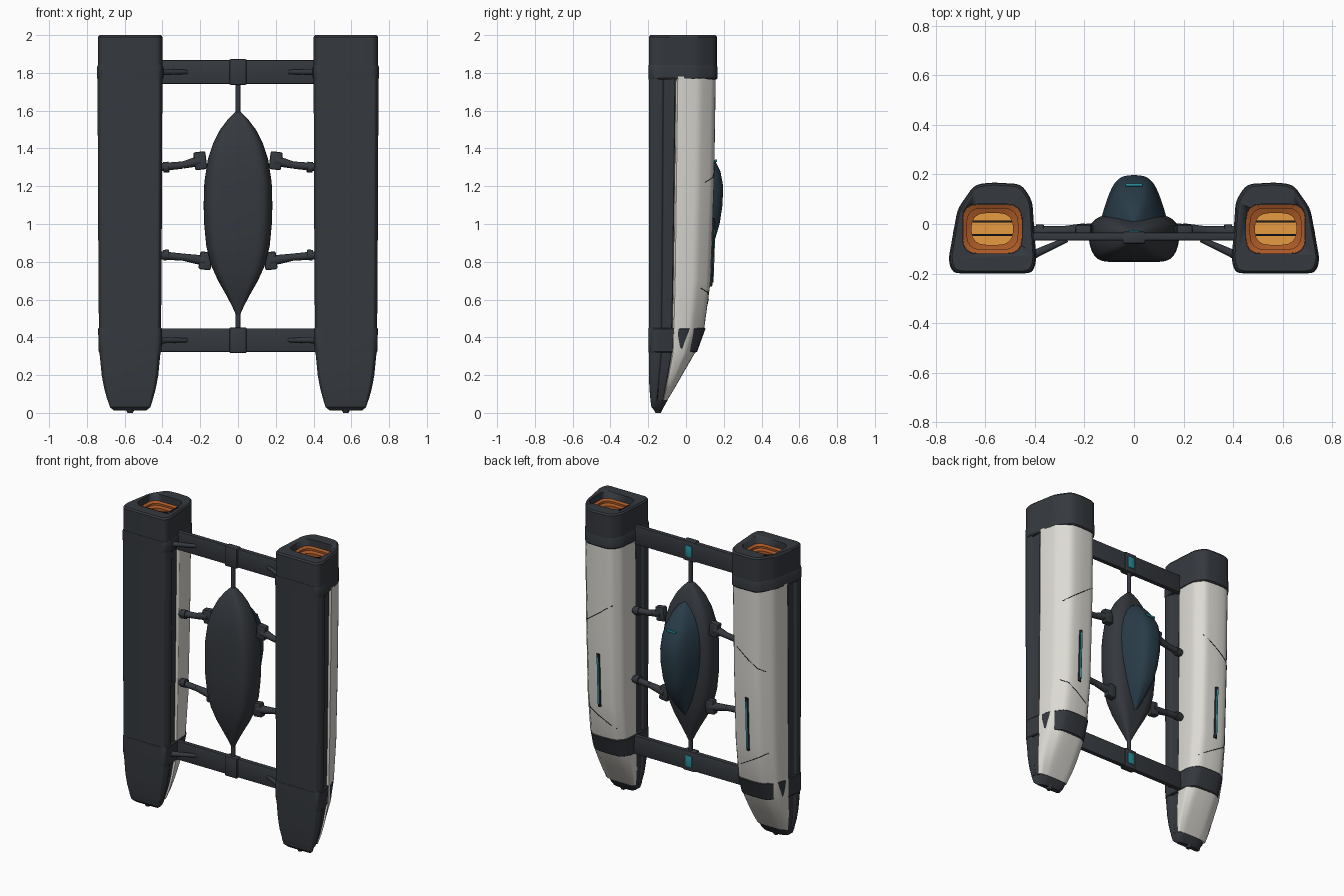
import bpy, bmesh, math
from mathutils import Vector, Matrix

if "Cube" in bpy.data.objects:
    bpy.data.objects.remove(bpy.data.objects["Cube"])


def material(name, rgb):
    m = bpy.data.materials.new(name)
    m.diffuse_color = (*rgb, 1)
    m.use_nodes = True
    m.node_tree.nodes["Principled BSDF"].inputs["Base Color"].default_value = m.diffuse_color
    return m


DARK = material("dark_composite", (0.035, 0.040, 0.048))
BLACK = material("black_trim", (0.012, 0.014, 0.017))
LIGHT = material("pale_shell", (0.72, 0.70, 0.65))
GLASS = material("canopy_glass", (0.022, 0.045, 0.065))
TEAL = material("teal_light", (0.02, 0.28, 0.34))
ORANGE = material("burnt_orange", (0.40, 0.10, 0.02))
AMBER = material("amber_glow", (0.80, 0.32, 0.05))


def finish(bm, name, mat, angle=32):
    bmesh.ops.recalc_face_normals(bm, faces=bm.faces)
    me = bpy.data.meshes.new(name)
    bm.to_mesh(me)
    bm.free()
    me.materials.append(mat)
    me.shade_smooth()
    me.set_sharp_from_angle(angle=math.radians(angle))
    ob = bpy.data.objects.new(name, me)
    bpy.context.collection.objects.link(ob)
    return ob


def rounded(pts, r, n=4):
    """Round every corner of a closed 2D polygon."""
    out = []
    for i, p in enumerate(pts):
        p, a, b = Vector(p), Vector(pts[i - 1]), Vector(pts[(i + 1) % len(pts)])
        a = p + (a - p).normalized() * min(r, (a - p).length * 0.45)
        b = p + (b - p).normalized() * min(r, (b - p).length * 0.45)
        for k in range(n + 1):
            t = k / n
            out.append(a * (1 - t) ** 2 + p * 2 * t * (1 - t) + b * t * t)
    return out


def loft(name, rings, mat, closed=False, angle=32):
    """Skin a row of equal point rings; closed joins last to first."""
    bm = bmesh.new()
    vs = [[bm.verts.new(p) for p in ring] for ring in rings]
    n = len(vs[0])
    for k in range(len(vs) if closed else len(vs) - 1):
        a, b = vs[k], vs[(k + 1) % len(vs)]
        for i in range(n):
            j = (i + 1) % n
            bm.faces.new((a[i], a[j], b[j], b[i]))
    if not closed:
        bm.faces.new(vs[0])
        bm.faces.new(vs[-1])
    return finish(bm, name, mat, angle)


def box(name, c, size, mat, bevel=0.006, rot=0):
    bm = bmesh.new()
    m = Matrix.Translation(c) @ Matrix.Rotation(rot, 4, 'Y') @ Matrix.Diagonal((*size, 1))
    bmesh.ops.create_cube(bm, size=1, matrix=m)
    if bevel:
        bmesh.ops.bevel(bm, geom=bm.edges[:], offset=bevel, segments=2, profile=0.5, affect='EDGES')
    return finish(bm, name, mat)


def rod(name, p, q, r1, r2, mat):
    p, q = Vector(p), Vector(q)
    d = q - p
    m = Matrix.Translation((p + q) / 2) @ d.to_track_quat('Z', 'Y').to_matrix().to_4x4()
    bm = bmesh.new()
    bmesh.ops.create_cone(bm, cap_ends=True, segments=16, radius1=r1, radius2=r2, depth=d.length, matrix=m)
    return finish(bm, name, mat)


def line(name, pts, r, mat):
    cu = bpy.data.curves.new(name, 'CURVE')
    cu.dimensions = '3D'
    cu.bevel_depth, cu.bevel_resolution, cu.use_fill_caps = r, 1, True
    sp = cu.splines.new('POLY')
    sp.points.add(len(pts) - 1)
    for s, p in zip(sp.points, pts):
        s.co = (*p, 1)
    cu.materials.append(mat)
    ob = bpy.data.objects.new(name, cu)
    bpy.context.collection.objects.link(ob)


def lerp(t, rows):
    """Interpolate the value columns of rows at key t."""
    for a, b in zip(rows, rows[1:]):
        if t <= b[0]:
            f = max(0, (t - a[0]) / (b[0] - a[0]))
            return [u + (v - u) * f for u, v in zip(a[1:], b[1:])]
    return list(rows[-1][1:])


# hull stations: z, half width, front y, shell seam y, back y
HULL = [(0.012, .085, -.165, -.15, -.135), (0.03, .108, -.183, -.13, -.12), (0.065, .12, -.188, -.122, -.10),
        (0.13, .138, -.194, -.108, -.06), (0.2, .151, -.196, -.095, -.02), (0.32, .163, -.197, -.075, .05),
        (0.45, .166, -.197, -.073, .098), (0.7, .168, -.197, -.068, .132), (1.2, .171, -.197, -.062, .150),
        (1.78, .173, -.197, -.055, .159)]
W = 0.184
CX = 0.571
# cross-sections: inner to outer x, fraction of depth
FULL = [(-.165, 0), (-.182, .13), (-.165, .80), (-.12, .98), (0, 1), (.075, .975), (.145, .71), (.184, .14), (.165, 0)]
SHELL = [(-.177, 0), (-.167, .68), (-.118, .965), (0, 1), (.072, .965), (.143, .60), (.175, 0)]
BASE = [(-.165, 0), (-.182, .25), (-.178, .52), (-.164, .56), (-.164, 1), (.162, 1), (.164, .56), (.181, .52),
        (.184, .25), (.165, 0)]


def section(shape, r, s, z, hw, y0, y1):
    pts = rounded([(x, t * .36) for x, t in shape], r)
    return [Vector((s * (CX + p.x * hw / W), y0 + p.y / .36 * (y1 - y0), z)) for p in pts]


def shell_point(s, u, z, lift=0.0):
    hw, _, ys, yb = lerp(z, HULL)
    t = lerp(u, [(x * hw / W, f) for x, f in SHELL])[0]
    return (s * (CX + u), ys + t * (yb - ys) + lift, z)


def frame_ring(s, hx, hy, z):
    return [Vector((s * (.572 + p.x), -.02 + p.y, z))
            for p in rounded([(-hx, -hy), (hx, -hy), (hx, hy), (-hx, hy)], .06)]


for s, side in ((-1, "left"), (1, "right")):
    # hull base, pale shell and dark nose tip
    body = HULL[2:]
    loft(f"{side}_hull_base", [section(BASE, .015, s, h[0], h[1], h[2], h[3]) for h in body], DARK)
    loft(f"{side}_hull_shell", [section(SHELL, .035, s, h[0], h[1], h[3], h[4]) for h in body], LIGHT, angle=25)
    loft(f"{side}_nose_tip", [section(FULL, .03, s, h[0], h[1] + .001, h[2], h[4] + .002) for h in HULL[:3]], DARK)
    rod(f"{side}_tip_pin", (s * CX, -.148, .0), (s * CX, -.148, .03), .014, .03, DARK)

    # clamp bands
    loft(f"{side}_lower_band", [section(FULL, .03, s, z, hw, -.199, yb) for z, hw, yb in
         ((.32, .166, .052), (.325, .170, .06), (.445, .173, .104), (.45, .169, .101))], DARK)
    loft(f"{side}_upper_band", [section(FULL, .03, s, z, hw, -.199, yb) for z, hw, yb in
         ((1.765, .174, .163), (1.772, .179, .168), (1.83, .179, .168), (1.842, .174, .164))], DARK)

    # thruster cap with recess
    cap = loft(f"{side}_thruster_cap", [section(FULL, .03, s, z, hw, yf, yb) for z, hw, yf, yb in
               ((1.83, .174, -.197, .166), (1.99, .174, -.197, .166), (2.0, .166, -.189, .158))], DARK)
    cut = loft(f"{side}_recess_cutter", [frame_ring(s, .120, .100, z) for z in (1.87, 2.05)], BLACK)
    cut.hide_render = True
    cut.hide_set(True)
    mod = cap.modifiers.new("recess", 'BOOLEAN')
    mod.operation, mod.solver, mod.object = 'DIFFERENCE', 'EXACT', cut

    # nested nozzle frames, glowing floor and slats
    for k, (ho, hi, z) in enumerate(((.119, .103, 1.955), (.105, .084, 1.935))):
        loft(f"{side}_nozzle_frame_{k}", [frame_ring(s, h, h - .02, zz) for h, zz in
             ((ho, 1.872), (ho, z), (hi, z - .008), (hi, 1.872))], ORANGE, closed=True)
    loft(f"{side}_nozzle_glow", [frame_ring(s, .085, .066, z) for z in (1.872, 1.905)], AMBER)
    for k, y in enumerate((.01, -.045)):
        box(f"{side}_nozzle_slat_{k}", (s * .572, y, 1.91), (.165, .008, .025), BLACK, 0)

    # light strip and panel seams on the shell
    line(f"{side}_strip_housing", [shell_point(s, -.015, z, .001) for z in (.67, .7, .85, 1.03)], .012, BLACK)
    line(f"{side}_light_strip", [shell_point(s, -.015, z, .009) for z in (.69, .7, .85, 1.01)], .007, TEAL)
    for k, (za, zb) in enumerate(((1.38, 1.22), (.53, .66))):
        line(f"{side}_panel_seam_{k}", [shell_point(s, u, za + (zb - za) * (u + .118) / .22)
             for u in (-.118, -.08, -.03, 0, .03, .065, .102)], .0022, BLACK)

    # arms between pod and hull
    for tag, x0, z0, z1 in (("upper", .20, 1.335, 1.30), ("lower", .172, .805, .835)):
        tilt = -.12 if tag == "upper" else .12
        box(f"{side}_{tag}_arm_mount", (s * x0, -.025, z0), (.065, .045, .095), DARK, .01, -s * tilt)
        mid = (s * .29, -.028, z1 + (z0 - z1) * .35)
        rod(f"{side}_{tag}_arm_root", (s * x0, -.025, z0), mid, .028, .019, DARK)
        rod(f"{side}_{tag}_arm_tip", mid, (s * .42, -.03, z1), .019, .022, DARK)
        rod(f"{side}_{tag}_arm_collar", (s * .365, -.03, z1 + .002), (s * .395, -.03, z1), .028, .028, DARK)

# cross beams with centre block, light, braces and tie rod
for tag, z, za, zb in (("upper", 1.805, 1.56, 1.76), ("lower", .385, .43, .56)):
    box(f"{tag}_cross_beam", (0, -.05, z), (.86, .032, .126), DARK)
    box(f"{tag}_beam_block", (0, -.055, z), (.092, .05, .136), DARK, .008)
    box(f"{tag}_beam_light", (0, -.030, z), (.045, .008, .075), TEAL, .002)
    rod(f"{tag}_tie_rod", (0, -.05, za), (0, -.05, zb), .013, .013, DARK)
    for s, side in ((-1, "left"), (1, "right")):
        rod(f"{side}_{tag}_brace", (s * .27, -.062, z), (s * .42, -.13, z), .011, .018, DARK)

# pod body: z, width factor, depth factor
POD = [(.515, .05, .10), (.56, .16, .25), (.62, .33, .45), (.70, .58, .68), (.78, .78, .83), (.88, .92, .94),
       (1.0, .985, 1), (1.1, 1, 1), (1.22, .98, 1), (1.34, .88, .94), (1.43, .72, .80), (1.5, .52, .62),
       (1.55, .31, .42), (1.58, .15, .25), (1.595, .06, .10)]
PROFILE = rounded([(-.145, -.153), (.145, -.153), (.182, -.09), (.182, .0), (.125, .04), (-.125, .04), (-.182, .0),
                   (-.182, -.09)], .05, 5)
loft("pod_body", [[Vector((p.x * w, -.05 + (p.y + .05) * d, z)) for p in PROFILE] for z, w, d in POD], DARK, angle=45)

# canopy: z, half width, base y, crest y
CANOPY = [(.71, .008, -.03, .012), (.76, .038, -.02, .05), (.82, .065, -.01, .097), (.9, .091, 0, .148),
          (1.0, .116, .0, .178), (1.1, .129, .0, .193), (1.2, .132, .0, .197), (1.28, .124, .0, .182),
          (1.34, .111, .0, .152), (1.40, .086, .0, .108), (1.45, .052, -.01, .062), (1.48, .01, -.02, .015)]
DOME = rounded([(-1, 0), (-.98, .2), (-.68, .78), (-.36, 1), (.36, 1), (.68, .78), (.98, .2), (1, 0)], .3, 4)
loft("canopy", [[Vector((p.x * w, y0 + p.y * (y1 - y0), z)) for p in DOME] for z, w, y0, y1 in CANOPY], GLASS, angle=45)
box("canopy_light", (0, .158, 1.335), (.07, .012, .014), TEAL, .003)
